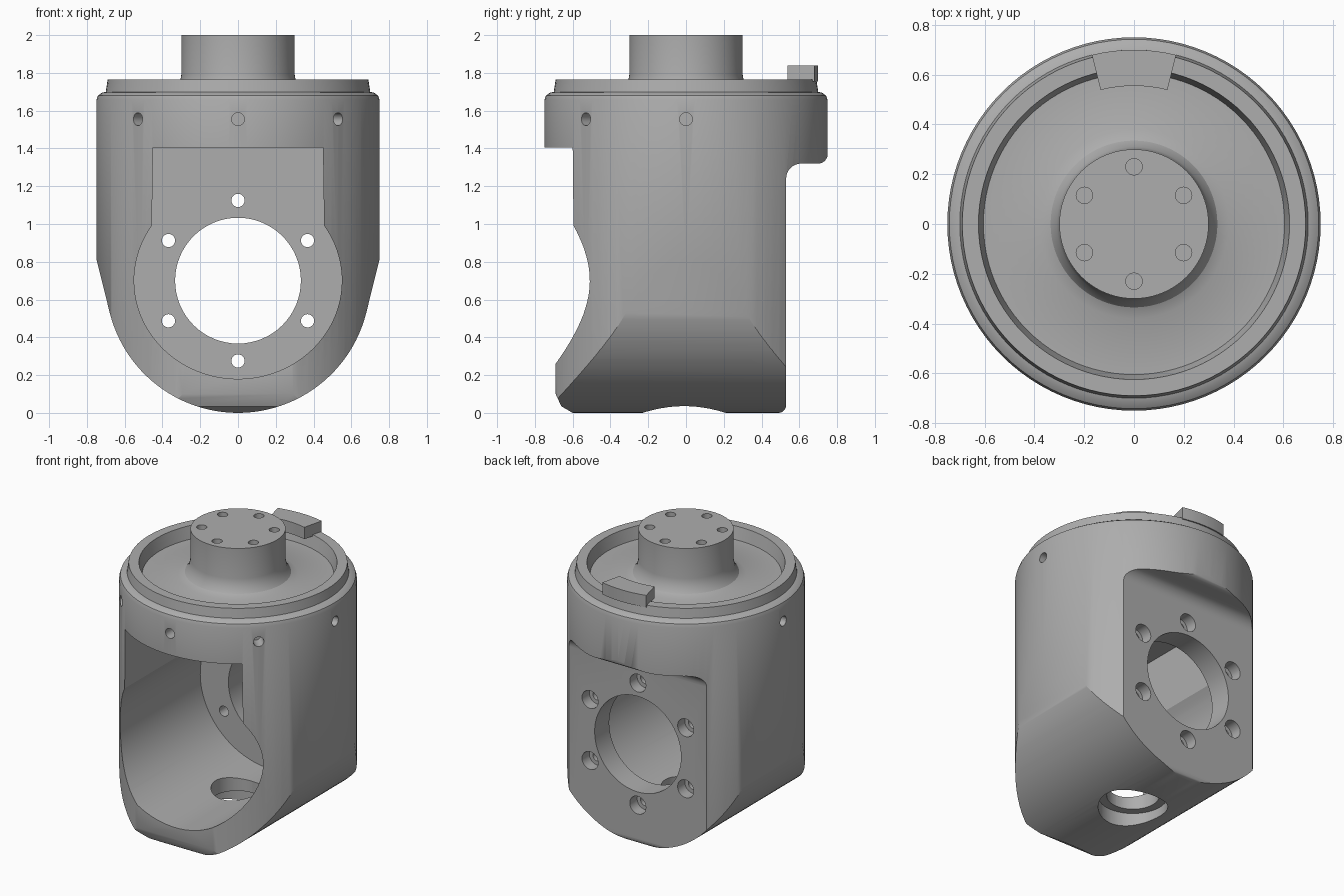
import bpy, bmesh, math
from mathutils import Matrix, Vector

cube = bpy.data.objects.get("Cube")
if cube:
    bpy.data.objects.remove(cube, do_unlink=True)

grey = bpy.data.materials.new("machined_grey")
grey.use_nodes = True
colour = (0.42, 0.42, 0.42, 1)
grey.diffuse_color = colour
grey.node_tree.nodes["Principled BSDF"].inputs["Base Color"].default_value = colour


def to_object(name, bm):
    bmesh.ops.recalc_face_normals(bm, faces=bm.faces)
    mesh = bpy.data.meshes.new(name)
    bm.to_mesh(mesh)
    bm.free()
    mesh.materials.append(grey)
    obj = bpy.data.objects.new(name, mesh)
    bpy.context.collection.objects.link(obj)
    return obj


def lathe(name, profile, steps=96):
    bm = bmesh.new()
    verts = [bm.verts.new((r, 0, z)) for r, z in profile]
    edges = [bm.edges.new(pair) for pair in zip(verts, verts[1:])]
    bmesh.ops.spin(bm, geom=verts + edges, cent=(0, 0, 0), axis=(0, 0, 1),
                   angle=math.tau, steps=steps, use_duplicate=False)
    bmesh.ops.remove_doubles(bm, verts=bm.verts, dist=1e-4)
    return to_object(name, bm)


def prism(name, points, direction):
    """Extrude a closed outline of 3D points along a direction."""
    bm = bmesh.new()
    face = bm.faces.new([bm.verts.new(p) for p in points])
    new = bmesh.ops.extrude_face_region(bm, geom=[face])["geom"]
    bmesh.ops.translate(bm, vec=direction,
                        verts=[v for v in new if isinstance(v, bmesh.types.BMVert)])
    return to_object(name, bm)


def rod(name, start, end, radius, segments=24):
    a, b = Vector(start), Vector(end)
    turn = (b - a).to_track_quat("Z", "Y").to_matrix().to_4x4()
    bm = bmesh.new()
    bmesh.ops.create_cone(bm, cap_ends=True, segments=segments, radius1=radius, radius2=radius,
                          depth=(b - a).length, matrix=Matrix.Translation((a + b) / 2) @ turn)
    return to_object(name, bm)


def arc(cx, cz, rx, rz, start, end, steps):
    angles = [math.radians(start + (end - start) * i / steps) for i in range(steps + 1)]
    return [(cx + rx * math.cos(a), cz + rz * math.sin(a)) for a in angles]


def combine(target, tool, operation="DIFFERENCE"):
    tool.hide_render = True
    mod = target.modifiers.new(operation, "BOOLEAN")
    mod.operation, mod.object, mod.solver = operation, tool, "EXACT"
    bpy.context.view_layer.objects.active = target
    bpy.ops.object.modifier_apply(modifier=mod.name)
    bpy.data.objects.remove(tool, do_unlink=True)


# Turned body with stepped rim, dished top and central boss
housing = lathe("housing", [
    (0, -0.1), (0.75, -0.1), (0.75, 1.655), (0.742, 1.68), (0.72, 1.695), (0.7, 1.7),
    (0.69, 1.765), (0.625, 1.765), (0.605, 1.68), (0.38, 1.68), (0.335, 1.7),
    (0.31, 1.735), (0.3, 1.79), (0.3, 2), (0, 2)])

# Rounded lower end
centre = 0.7
front = [(-0.85, 2.2), (-0.85, 1.22)] + arc(0, centre, 0.7, 0.7, 194, 346, 48) \
    + [(0.85, 1.22), (0.85, 2.2)]
combine(housing, prism("front_outline", [(x, -1, z) for x, z in front], (0, 2, 0)), "INTERSECT")

# Flat back under an overhanging collar, and rounded front lip
side = [(-0.6, -0.1), (-0.6, 0), (-0.66, 0.035), (-0.69, 0.1), (-0.69, 0.5), (-0.8, 0.6),
        (-0.8, 2.2), (0.8, 2.2), (0.8, 1.42)] \
    + arc(0.7, 1.37, 0.05, 0.05, 0, -90, 6) + arc(0.61, 1.24, 0.08, 0.08, 90, 180, 8) \
    + arc(0.49, 0.04, 0.04, 0.04, 0, -90, 5) + [(0.49, -0.1)]
combine(housing, prism("side_outline", [(-1, y, z) for y, z in side], (2, 0, 0)), "INTERSECT")

# Front cavity: round chamber with a square upper window
inner = 0.37
chamber = arc(0, centre, 0.55, 0.52, 146, 394, 64) + [(0.45, 1.405), (-0.45, 1.405)]
combine(housing, prism("chamber", [(x, -1, z) for x, z in chamber], (0, 1 + inner, 0)))

# Bore and counterbored bolt circle in the back wall
combine(housing, rod("bore", (0, 0.2, centre), (0, 0.9, centre), 0.333, 64))
for i in range(6):
    a = math.radians(30 + 60 * i)
    x, z = 0.425 * math.cos(a), centre + 0.425 * math.sin(a)
    combine(housing, rod("bolt_hole", (x, 0.2, z), (x, 0.9, z), 0.035))
    combine(housing, rod("counterbore", (x, 0.45, z), (x, 0.6, z), 0.062))
    # Screw holes on the boss
    x, y = 0.23 * math.cos(a), 0.23 * math.sin(a)
    combine(housing, rod("boss_hole", (x, y, 1.93), (x, y, 2.1), 0.033))

# Stepped hole through the bottom
combine(housing, rod("bottom_hole", (0, -0.01, -0.2), (0, -0.01, 0.4), 0.165, 48))
combine(housing, rod("bottom_recess", (0, -0.01, -0.2), (0, -0.01, 0.1), 0.22, 48))

# Radial holes around the front half of the collar
for i in range(5):
    a = math.radians(180 + 45 * i)
    c, s = math.cos(a), math.sin(a)
    combine(housing, rod("radial_hole", (0.65 * c, 0.65 * s, 1.555), (0.9 * c, 0.9 * s, 1.555), 0.034))

# Stop block on the rim
block = arc(0, 0, 0.7, 0.7, 76, 104, 8) + arc(0, 0, 0.555, 0.555, 104, 76, 8)
stop = prism("stop_block", [(x, y, 1.755) for x, y in block], (0, 0, 0.083))

bpy.ops.object.select_all(action="DESELECT")
for obj in (housing, stop):
    obj.select_set(True)
bpy.context.view_layer.objects.active = housing
bpy.ops.object.shade_smooth_by_angle(angle=math.radians(30))
